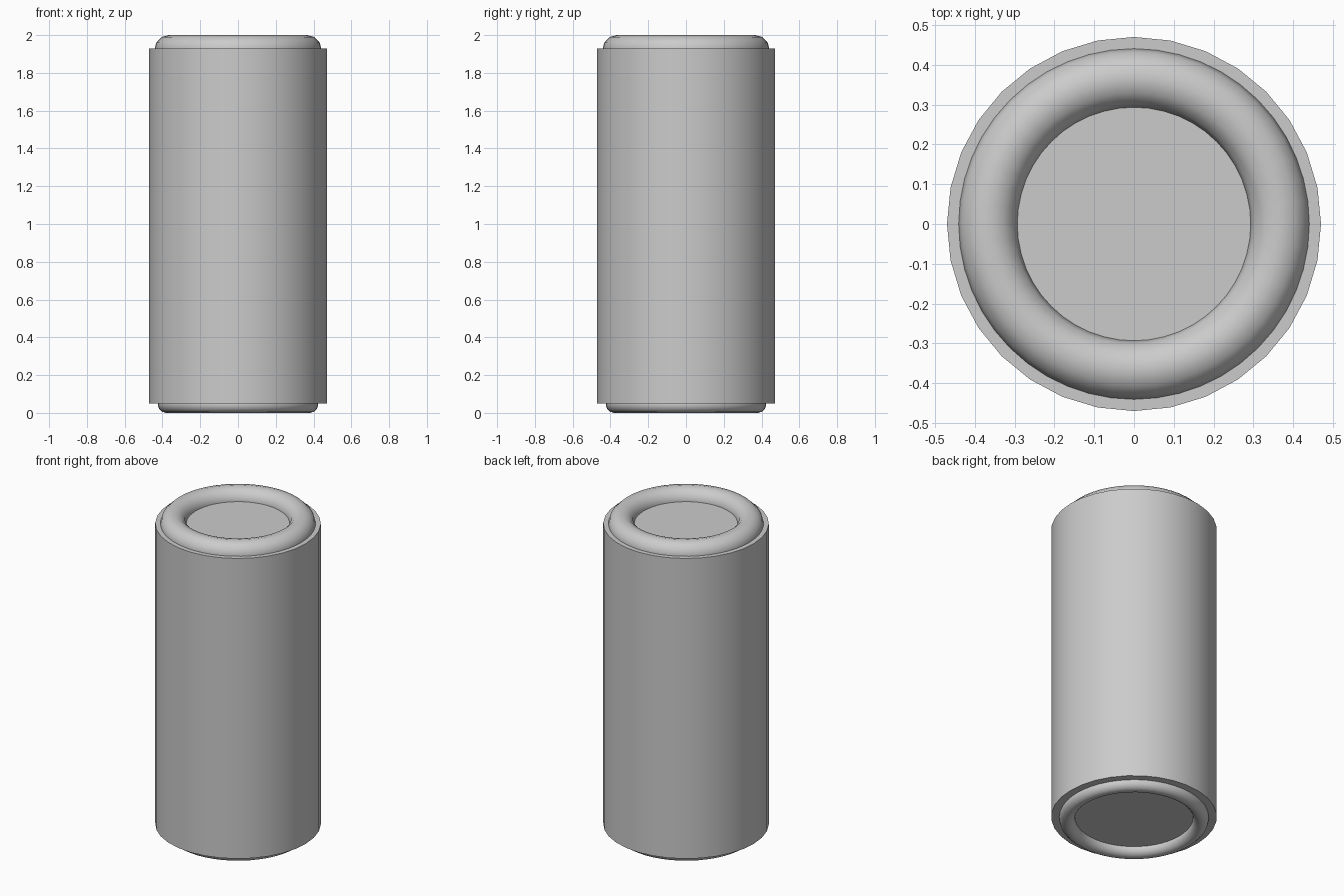
import bpy
import math

if "Cube" in bpy.data.objects:
    bpy.data.objects.remove(bpy.data.objects["Cube"])


def smooth(name):
    obj = bpy.context.object
    obj.name = name
    bpy.ops.object.shade_smooth_by_angle(angle=math.radians(35))
    return obj


def ring(name, major, minor, z):
    bpy.ops.mesh.primitive_torus_add(
        major_segments=48, minor_segments=12,
        major_radius=major, minor_radius=minor, location=(0, 0, z))
    return smooth(name)


# Main cylinder with flat end caps
bottom, top = 0.05, 1.93
bpy.ops.mesh.primitive_cylinder_add(
    vertices=32, radius=0.47, depth=top - bottom,
    location=(0, 0, (top + bottom) / 2))
smooth("body")

# Rounded rims half sunk into the caps
ring("top_rim", 0.367, 0.075, 1.925)
ring("bottom_rim", 0.38, 0.045, 0.045)
